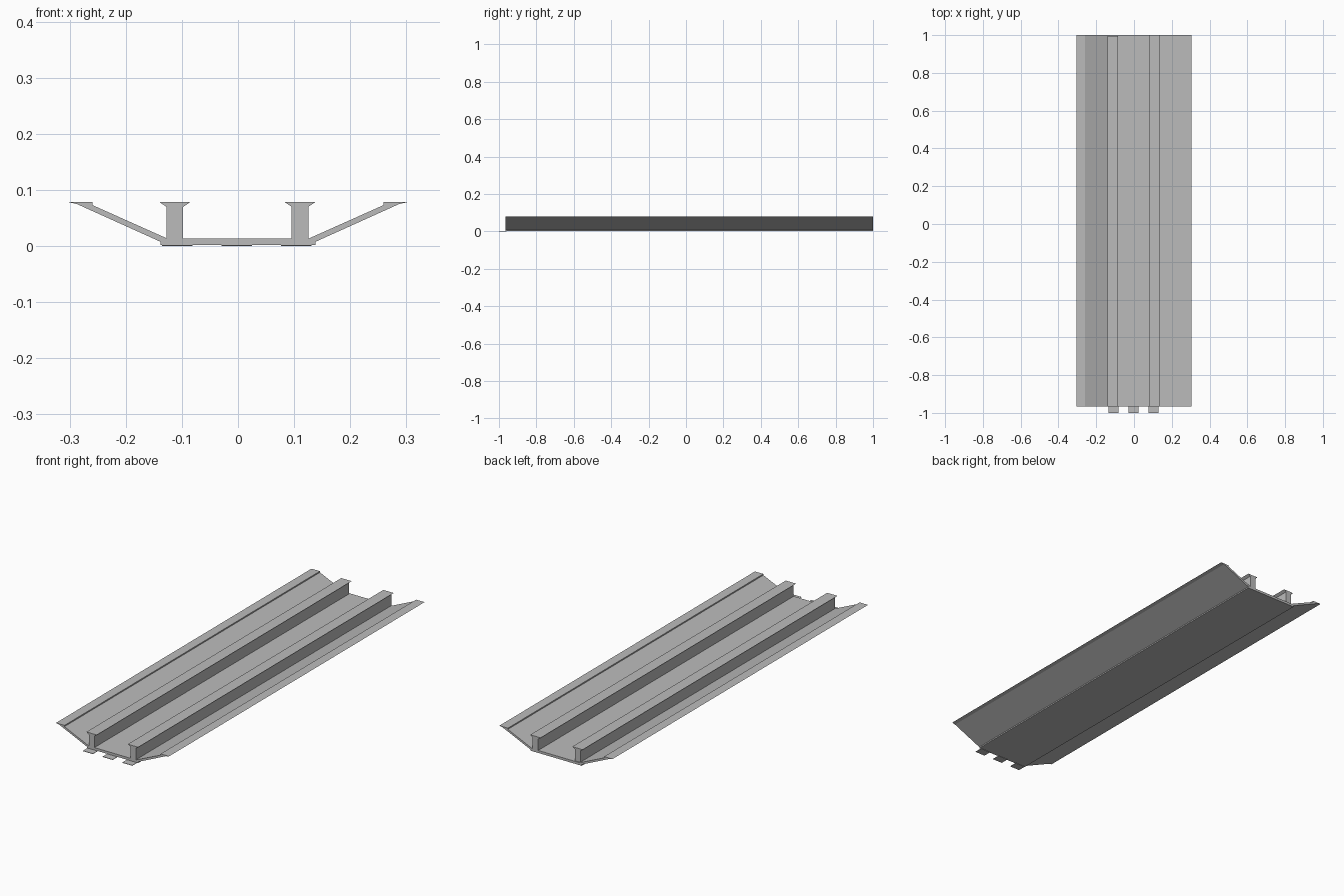
import bpy
import bmesh

cube = bpy.data.objects.get("Cube")
if cube:
    bpy.data.objects.remove(cube, do_unlink=True)

FRONT, BACK = -0.965, 1.0
TOP, FLOOR, BOTTOM = 0.079, 0.014, 0.002

grey = bpy.data.materials.new("plain grey")
grey.use_nodes = True
colour = (0.5, 0.5, 0.5, 1)
grey.diffuse_color = colour
grey.node_tree.nodes["Principled BSDF"].inputs["Base Color"].default_value = colour


def extrude_profile(name, points, front=FRONT, back=BACK):
    """Sweep an x-z outline along y into a closed solid."""
    bm = bmesh.new()
    face = bm.faces.new([bm.verts.new((x, front, z)) for x, z in points])
    swept = bmesh.ops.extrude_face_region(bm, geom=[face])
    moved = [v for v in swept["geom"] if isinstance(v, bmesh.types.BMVert)]
    bmesh.ops.translate(bm, verts=moved, vec=(0, back - front, 0))
    bmesh.ops.recalc_face_normals(bm, faces=bm.faces[:])
    mesh = bpy.data.meshes.new(name)
    bm.to_mesh(mesh)
    bm.free()
    mesh.materials.append(grey)
    obj = bpy.data.objects.new(name, mesh)
    bpy.context.collection.objects.link(obj)
    return obj


# Floor and both sloping wings share one symmetrical outline
half = [(0.1385, BOTTOM), (0.1385, 0.008), (0.287, 0.075), (0.3045, TOP),
        (0.259, TOP), (0.259, 0.073), (0.127, FLOOR)]
extrude_profile("channel_body", half + [(-x, z) for x, z in reversed(half)])

# Upright rails with tapered top flanges
rail_half = [(0.0148, FLOOR), (0.0148, 0.07), (0.028, TOP)]
for side, centre, back in (("right", -0.1125, 0.995), ("left", 0.1105, BACK)):
    outline = rail_half + [(-x, z) for x, z in reversed(rail_half)]
    extrude_profile(side + "_rail", [(centre + x, z) for x, z in outline], back=back)

# Thin locating tabs under the front edge
for side, centre in (("right", -0.108), ("middle", -0.002), ("left", 0.104)):
    w = 0.027
    extrude_profile(side + "_tab", [(centre - w, 0), (centre + w, 0),
                                    (centre + w, BOTTOM), (centre - w, BOTTOM)],
                    front=-1.0, back=FRONT + 0.005)
